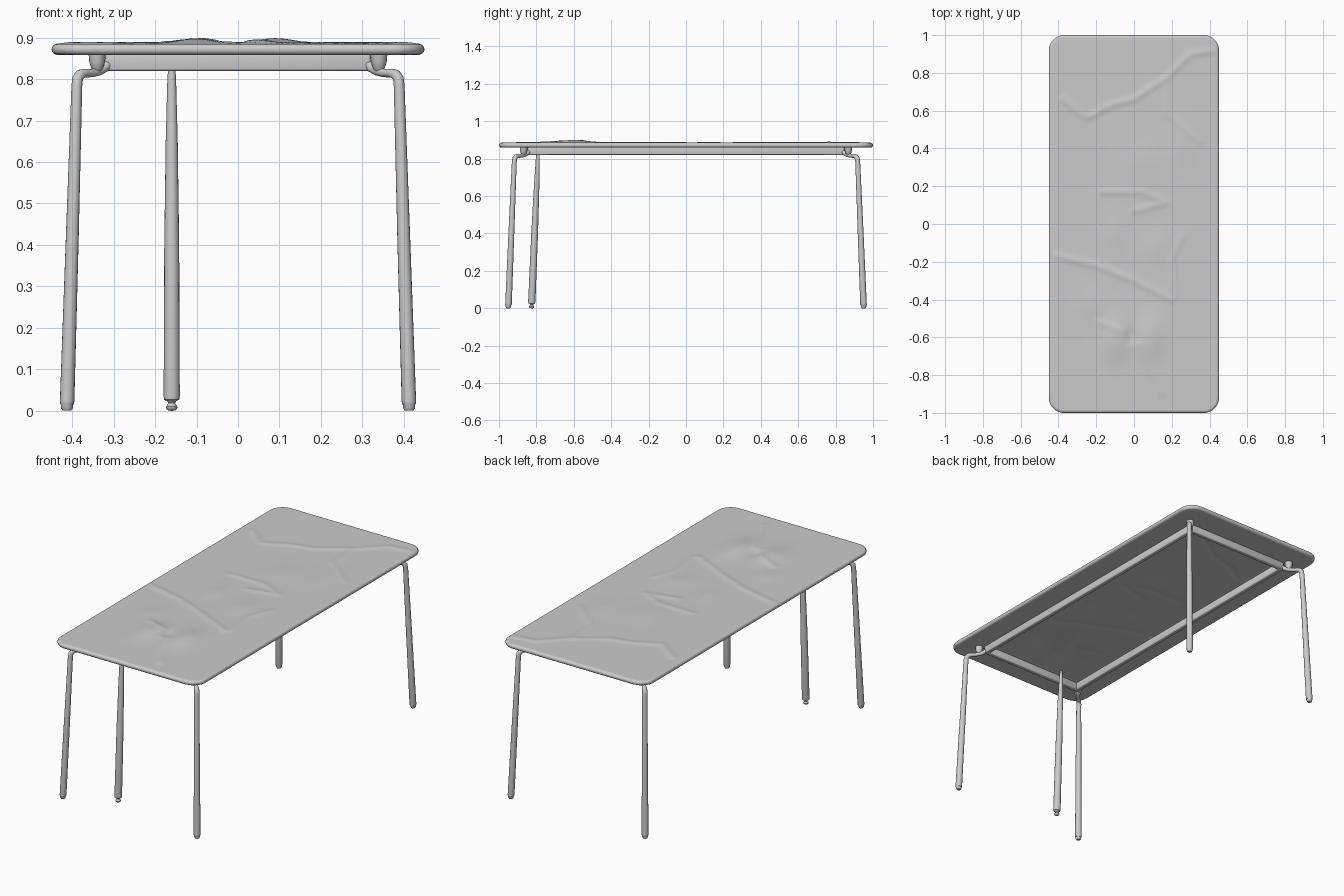
import bpy, bmesh, math
from mathutils import Vector

if "Cube" in bpy.data.objects:
    bpy.data.objects.remove(bpy.data.objects["Cube"])

HX, HY, R, EDGE, MID, HALF = 0.45, 1.0, 0.08, 0.013, 0.872, 0.013

def finish(ob, angle=40):
    bpy.ops.object.select_all(action='DESELECT')
    ob.select_set(True)
    bpy.context.view_layer.objects.active = ob
    bpy.ops.object.shade_smooth_by_angle(angle=math.radians(angle))

def add_mesh(name, bm, angle=40):
    bmesh.ops.recalc_face_normals(bm, faces=bm.faces)
    me = bpy.data.meshes.new(name)
    bm.to_mesh(me)
    bm.free()
    ob = bpy.data.objects.new(name, me)
    bpy.context.collection.objects.link(ob)
    finish(ob, angle)
    return ob

# Tube swept through (x, y, z, radius) stations
def tube(name, stations, sides=16):
    bm = bmesh.new()
    pts = [Vector(s[:3]) for s in stations]
    rings, up = [], Vector((0, 1, 0))
    for i, p in enumerate(pts):
        t = (pts[min(i + 1, len(pts) - 1)] - pts[max(i - 1, 0)]).normalized()
        a = (up - t * up.dot(t)).normalized()
        up, b = a, t.cross(a)
        rings.append([bm.verts.new(p + stations[i][3] * (math.cos(k) * a + math.sin(k) * b))
                      for k in (2 * math.pi * j / sides for j in range(sides))])
    for lo, hi in zip(rings, rings[1:]):
        for j in range(sides):
            bm.faces.new((lo[j], lo[j - 1], hi[j - 1], hi[j]))
    bm.faces.new(rings[0])
    bm.faces.new(rings[-1])
    return add_mesh(name, bm)

# Wrinkles: soft humps (x, y, sx, sy, height) and crease lines (height, points)
HUMPS = [(-0.10, -0.62, .07, .11, .013), (0.09, -0.60, .07, .12, .014),
         (-0.10, -0.05, .05, .08, .004), (0.12, -0.12, .07, .09, .005),
         (0.05, 0.33, .10, .10, .005), (0.25, 0.40, .06, .12, .004),
         (-0.22, -0.42, .06, .07, .004), (-0.02, -0.60, .03, .05, -.008)]
CREASES = [(.005, [(-.38, .66), (-.25, .56), (-.12, .63), (0, .66), (.18, .78), (.30, .90), (.44, .92)]),
           (.004, [(-.17, .17), (.05, .17), (.17, .11), (0, .07)]),
           (.005, [(-.45, -.16), (-.2, -.22), (0, -.3), (.2, -.4)]),
           (.004, [(.25, -.07), (.2, -.2), (.22, -.38)]),
           (.005, [(-.18, -.52), (-.06, -.57), (-.02, -.65)]),
           (.004, [(.03, -.64), (.15, -.9)]),
           (.003, [(.17, .75), (.18, .58), (.35, .43)])]

def seg_dist(x, y, a, b):
    dx, dy = b[0] - a[0], b[1] - a[1]
    t = max(0, min(1, ((x - a[0]) * dx + (y - a[1]) * dy) / (dx * dx + dy * dy)))
    return math.hypot(x - a[0] - t * dx, y - a[1] - t * dy)

def wrinkle(x, y):
    h = sum(k * math.exp(-((x - cx) / sx) ** 2 - ((y - cy) / sy) ** 2)
            for cx, cy, sx, sy, k in HUMPS)
    for k, line in CREASES:
        d = min(seg_dist(x, y, a, b) for a, b in zip(line, line[1:]))
        if d < 0.06:
            h += k * math.exp(-(d / 0.016) ** 2)
    return h

# Table top: rounded-corner slab with wrinkled top and shallow recess below
def axis(half, n):
    rim = [0, .0008, .003, .0065, .0125]
    inner = half - 0.018
    return ([-half + r for r in rim] + [-inner + 2 * inner * i / n for i in range(n + 1)]
            + [half - r for r in reversed(rim)])

def table_top():
    bm = bmesh.new()
    xs, ys = axis(HX, 68), axis(HY, 150)
    sheets = ([], [])
    for y in ys:
        q = max(0, abs(y) - (HY - R))
        w = HX - R + math.sqrt(max(0, R * R - q * q))
        rows = ([], [])
        for u in xs:
            x = u / HX * w
            px, py = abs(x) - HX + R, abs(y) - HY + R
            d = R - math.hypot(max(px, 0), max(py, 0)) - min(max(px, py), 0)
            s = 1 - min(max(d, 0) / EDGE, 1)
            bulge = HALF * math.sqrt(max(0, 1 - s * s))
            fade = max(0, min(1, (d - .005) / .04))
            h = wrinkle(x, y) * fade
            inside = abs(x) < .30 and abs(y) < .83
            rows[0].append(bm.verts.new((x, y, MID + bulge + h)))
            rows[1].append(bm.verts.new((x, y, MID - bulge + (.006 + max(h, 0) * .5 if inside else 0))))
        for s, r in zip(sheets, rows):
            s.append(r)
    for g in sheets:
        for a, b in zip(g, g[1:]):
            for i in range(len(xs) - 1):
                bm.faces.new((a[i], a[i + 1], b[i + 1], b[i]))
    bmesh.ops.remove_doubles(bm, verts=bm.verts, dist=1e-5)
    add_mesh("table_top", bm, 60)

table_top()

# Rails of the under-frame
def rail(name, loc, size):
    bm = bmesh.new()
    bmesh.ops.create_cube(bm, size=1)
    for v in bm.verts:
        v.co = Vector(v.co[i] * size[i] + loc[i] for i in range(3))
    bmesh.ops.bevel(bm, geom=bm.edges[:], offset=.006, segments=3, profile=.5, affect='EDGES')
    add_mesh(name, bm)

for s, tag in ((-1, "a"), (1, "b")):
    rail("side_rail_" + tag, (s * .310, 0, .8415), (.026, 1.69, .043))
    rail("end_rail_" + tag, (0, s * .838, .8415), (.64, .026, .043))

# Corner legs with bent top, foot and mounting cup
LEG = [(.413, .950, .004, .010), (.413, .950, .007, .0145), (.413, .950, .014, .0145),
       (.413, .950, .016, .0165), (.4125, .949, .022, .0175), (.400, .933, .42, .0155),
       (.389, .918, .785, .013), (.387, .915, .802, .013), (.381, .909, .811, .0125),
       (.371, .899, .8145, .011), (.352, .880, .815, .010), (.335, .862, .819, .010),
       (.322, .849, .827, .011), (.312, .839, .838, .011)]
CUP = [(.340, .868, .818, .008), (.340, .868, .826, .014),
       (.340, .868, .842, .019), (.340, .868, .864, .021)]
for sx in (-1, 1):
    for sy in (-1, 1):
        tag = ("left" if sx < 0 else "right") + ("_front" if sy < 0 else "_back")
        tube("leg_" + tag, [(x * sx, y * sy, z - (.004 if i == 0 else 0), r)
                            for i, (x, y, z, r) in enumerate(LEG)])
        tube("cup_" + tag, [(x * sx, y * sy, z, r) for x, y, z, r in CUP])

# Extra tapered leg with a small ball foot
PROP = [(0, .008), (.004, .013), (.009, .014), (.014, .011), (.018, .008), (.023, .011),
        (.026, .018), (.035, .0195), (.40, .018), (.65, .0145), (.80, .0105), (.864, .006)]
tube("extra_leg", [(-.16, -.826 + .042 * z, z, r) for z, r in PROP])
